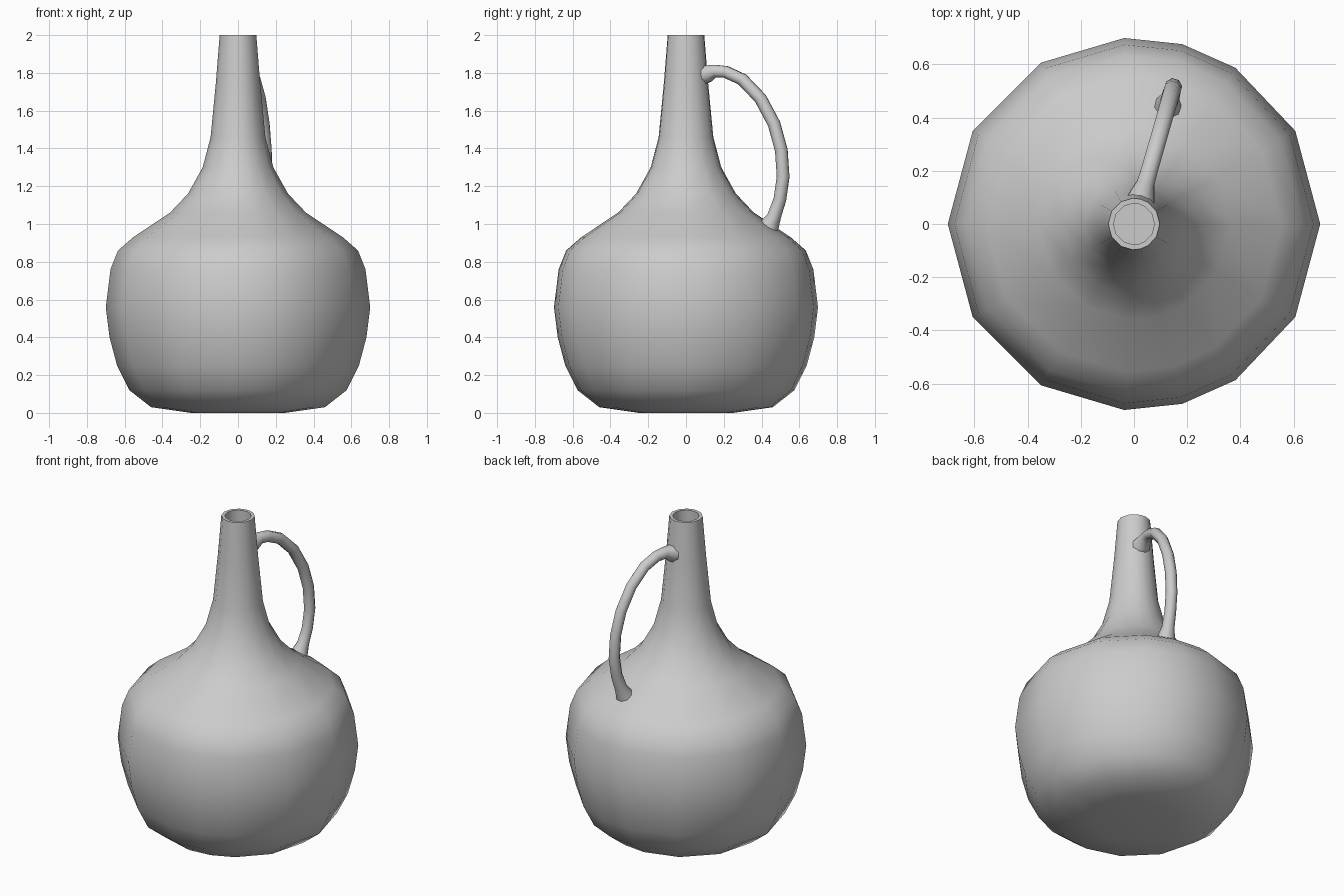
import bpy, bmesh
from math import radians, cos, sin

cube = bpy.data.objects.get("Cube")
if cube:
    bpy.data.objects.remove(cube, do_unlink=True)

# Single clay colour
clay = bpy.data.materials.new("pale_grey_clay")
clay.use_nodes = True
COLOUR = (0.6, 0.6, 0.6, 1)
clay.diffuse_color = COLOUR
clay.node_tree.nodes["Principled BSDF"].inputs["Base Color"].default_value = COLOUR

# Twelve sides, with the back one split where the handle joins
ANGLES = [radians(a) for a in
          (0, 30, 57, 75, 93, 120, 150, 180, 210, 240, 267, 285, 303, 330)]
HANDLE_ANGLE = radians(74)


def finish(obj, sharp):
    obj.data.materials.append(clay)
    bpy.ops.object.select_all(action='DESELECT')
    obj.select_set(True)
    bpy.context.view_layer.objects.active = obj
    bpy.ops.object.shade_smooth_by_angle(angle=radians(sharp))


def mesh_from_rings(name, rings, sharp):
    """Bridge successive rings of points and cap both ends."""
    bm = bmesh.new()
    loops = [[bm.verts.new(p) for p in ring] for ring in rings]
    n = len(loops[0])
    for low, high in zip(loops, loops[1:]):
        for i in range(n):
            j = (i + 1) % n
            bm.faces.new((low[i], low[j], high[j], high[i]))
    bm.faces.new(loops[0][::-1])
    bm.faces.new(loops[-1])
    bmesh.ops.recalc_face_normals(bm, faces=bm.faces)
    mesh = bpy.data.meshes.new(name)
    bm.to_mesh(mesh)
    bm.free()
    obj = bpy.data.objects.new(name, mesh)
    bpy.context.collection.objects.link(obj)
    finish(obj, sharp)
    return obj


# Bottle body, neck, lip and hollow mouth: (radius, height)
PROFILE = [(.25, 0), (.46, .03), (.575, .12), (.64, .25), (.68, .4),
           (.7, .56), (.675, .76), (.635, .86), (.555, .93), (.36, 1.06),
           (.265, 1.16), (.187, 1.3), (.145, 1.46), (.117, 1.75), (.097, 2),
           (.077, 2), (.08, 1.7)]
mesh_from_rings("bottle_body",
                [[(r * cos(a), r * sin(a), z) for a in ANGLES]
                 for r, z in PROFILE], 50)

# Handle: (distance from axis, height, thickness scale), flared at the ends
PATH = [(.09, 1.79, 1.7), (.125, 1.797, 1.4), (.16, 1.81, 1.05), (.22, 1.805, 1),
        (.31, 1.765, 1), (.41, 1.665, 1), (.485, 1.53, 1), (.525, 1.39, 1),
        (.535, 1.25, 1), (.517, 1.13, 1), (.485, 1.04, 1.1), (.465, 1.0, 1.45),
        (.445, .96, 1.7)]
SIDES = 8
RADIUS = .034
rings = []
for i, (s, z, scale) in enumerate(PATH):
    before, after = PATH[max(i - 1, 0)], PATH[min(i + 1, len(PATH) - 1)]
    ds, dz = after[0] - before[0], after[1] - before[1]
    length = (ds * ds + dz * dz) ** .5
    ring = []
    for k in range(SIDES):
        t = radians(360 / SIDES * (k + .5))
        across = RADIUS * scale * cos(t)
        up = RADIUS * scale * sin(t)
        d, h = s - up * dz / length, z + up * ds / length
        ring.append((d * cos(HANDLE_ANGLE) - across * sin(HANDLE_ANGLE),
                     d * sin(HANDLE_ANGLE) + across * cos(HANDLE_ANGLE), h))
    rings.append(ring)
mesh_from_rings("handle", rings, 60)
